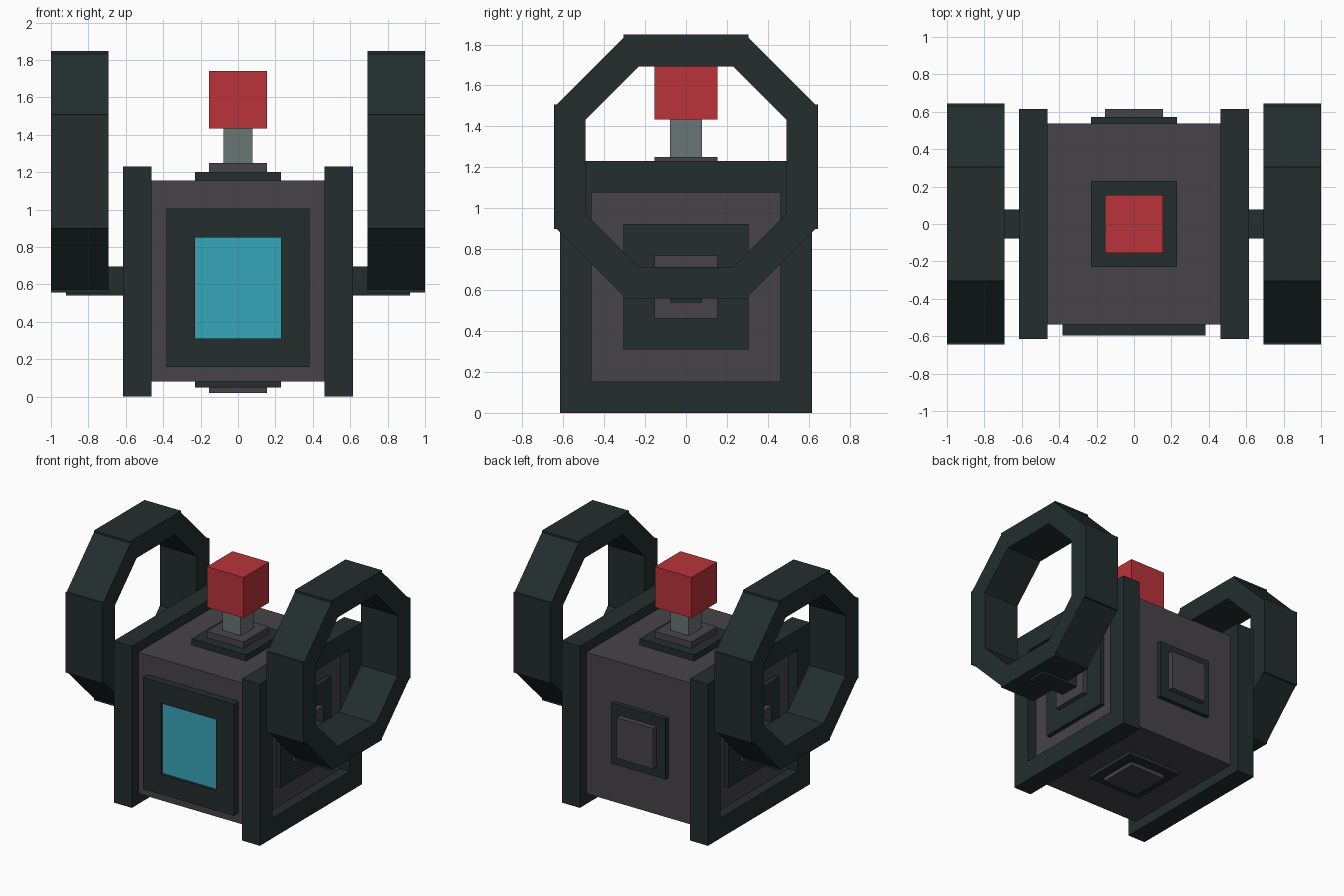
import bpy, bmesh

if "Cube" in bpy.data.objects:
    bpy.data.objects.remove(bpy.data.objects["Cube"])


def material(name, color):
    m = bpy.data.materials.new(name)
    m.diffuse_color = (*color, 1)
    m.use_nodes = True
    m.node_tree.nodes["Principled BSDF"].inputs["Base Color"].default_value = m.diffuse_color
    return m


DARK = material("dark_green_grey", (0.017, 0.027, 0.027))
GREY = material("warm_grey", (0.061, 0.057, 0.065))
STEEL = material("steel_grey", (0.144, 0.18, 0.178))
RED = material("red", (0.48, 0.034, 0.042))
CYAN = material("cyan", (0.037, 0.38, 0.49))


def finish(name, bm, mat):
    bmesh.ops.remove_doubles(bm, verts=bm.verts, dist=1e-4)
    bmesh.ops.recalc_face_normals(bm, faces=bm.faces)
    mesh = bpy.data.meshes.new(name)
    bm.to_mesh(mesh)
    bm.free()
    mesh.materials.append(mat)
    bpy.context.collection.objects.link(bpy.data.objects.new(name, mesh))


def box(name, x, y, z, mat):
    """Box from (min, max) spans."""
    bm = bmesh.new()
    bmesh.ops.create_cube(bm, size=1)
    for v in bm.verts:
        v.co = [(a + b) / 2 + c * (b - a) for c, (a, b) in zip(v.co, (x, y, z))]
    finish(name, bm, mat)


def hollow(name, outer, inner, place, depth, mat):
    """Extruded band between two loops with equal point counts."""
    bm = bmesh.new()
    loops = [[bm.verts.new(place(u, v, d)) for u, v in loop]
             for loop, d in ((outer, depth[0]), (outer, depth[1]),
                             (inner, depth[1]), (inner, depth[0]))]
    n = len(outer)
    for k in range(4):
        a, b = loops[k], loops[(k + 1) % 4]
        for i in range(n):
            j = (i + 1) % n
            bm.faces.new((a[i], a[j], b[j], b[i]))
    finish(name, bm, mat)


def rect(u, v0, v1):
    return [(-u, v0), (u, v0), (u, v1), (-u, v1)]


def turned(points):
    """Repeat one corner in four quarter turns."""
    out = []
    for _ in range(4):
        out += points
        points = [(-v, u) for u, v in points]
    return out


def sym(a):
    return (-a, a)


# Body
box("body", sym(0.538), sym(0.538), (0.08, 1.155), GREY)

# Screen with raised surround
hollow("screen_surround", rect(0.383, 0.158, 1.007), rect(0.231, 0.31, 0.85),
       lambda u, v, d: (u, d, v), (-0.595, -0.53), DARK)
box("screen", sym(0.235), (-0.575, -0.53), (0.306, 0.854), CYAN)

# Back hatch
box("back_plate", sym(0.23), (0.53, 0.572), (0.385, 0.845), DARK)
box("back_button", sym(0.154), (0.56, 0.615), (0.461, 0.769), GREY)

# Bottom hatch
box("bottom_plate", sym(0.23), sym(0.23), (0.05, 0.09), DARK)
box("bottom_button", sym(0.154), sym(0.154), (0.02, 0.06), GREY)

# Top beacon
box("beacon_plate", sym(0.23), sym(0.23), (1.15, 1.202), DARK)
box("beacon_base", sym(0.154), sym(0.154), (1.19, 1.25), GREY)
box("beacon_post", sym(0.077), sym(0.077), (1.24, 1.44), STEEL)
box("beacon_light", sym(0.154), sym(0.154), (1.434, 1.742), RED)

# Side frames, hubs, axles and octagonal rings
outer = turned([(0.645, 0.305), (0.63, 0.305), (0.305, 0.63), (0.305, 0.645)])
inner = turned([(0.49, 0.23), (0.49, 0.23), (0.23, 0.49), (0.23, 0.49)])
for side, s in (("left", -1), ("right", 1)):
    def span(a, b):
        return tuple(sorted((s * a, s * b)))

    hollow(side + "_frame", rect(0.615, 0, 1.23), rect(0.461, 0.154, 1.077),
           lambda u, v, d: (d, u, v), span(0.463, 0.615), DARK)
    box(side + "_hub_plate", span(0.53, 0.572), sym(0.305), (0.31, 0.923), DARK)
    box(side + "_hub", span(0.56, 0.61), sym(0.154), (0.461, 0.769), GREY)
    box(side + "_axle", span(0.6, 0.92), sym(0.077), (0.54, 0.695), DARK)
    hollow(side + "_ring", outer, inner,
           lambda u, v, d: (d, u, v + 1.203), span(0.692, 1.0), DARK)
